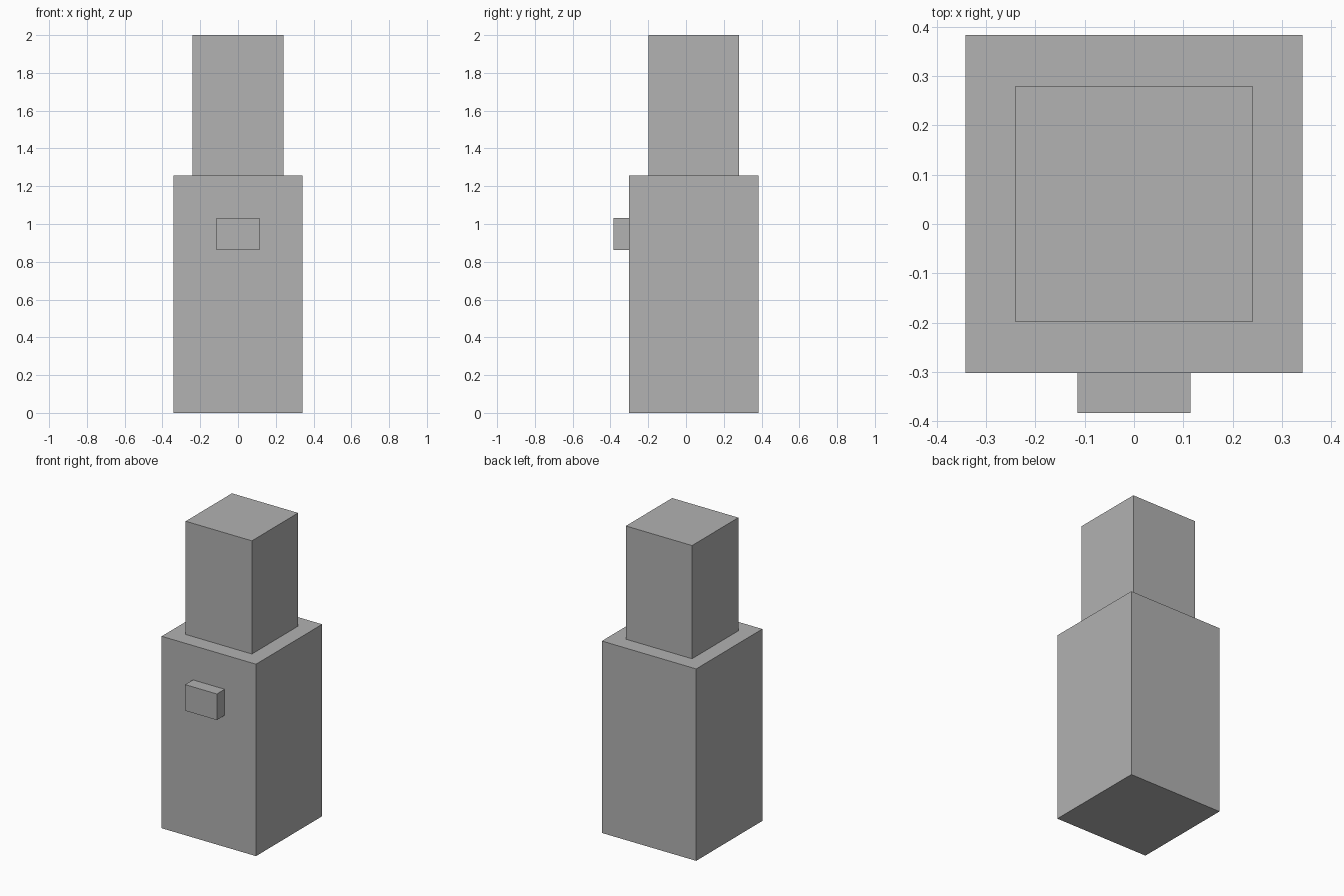
import bpy

if "Cube" in bpy.data.objects:
    bpy.data.objects.remove(bpy.data.objects["Cube"])

grey = bpy.data.materials.new("plain_grey")
grey.diffuse_color = (0.445, 0.445, 0.445, 1)
grey.use_nodes = True
grey.node_tree.nodes["Principled BSDF"].inputs["Base Color"].default_value = grey.diffuse_color


def box(name, x, y, z):
    """Add a box spanning the (low, high) range on each axis."""
    spans = (x, y, z)
    bpy.ops.mesh.primitive_cube_add(size=1, location=[(a + b) / 2 for a, b in spans])
    obj = bpy.context.object
    obj.name = name
    obj.scale = [b - a for a, b in spans]
    bpy.ops.object.transform_apply(location=False, rotation=False, scale=True)
    obj.data.materials.append(grey)
    return obj


# Main body with a narrower cap on top
box("body", (-0.342, 0.342), (-0.302, 0.383), (0, 1.258))
box("cap", (-0.24, 0.24), (-0.199, 0.28), (1.258, 2))

# Small button on the front face
box("front_button", (-0.115, 0.115), (-0.383, -0.302), (0.862, 1.033))
